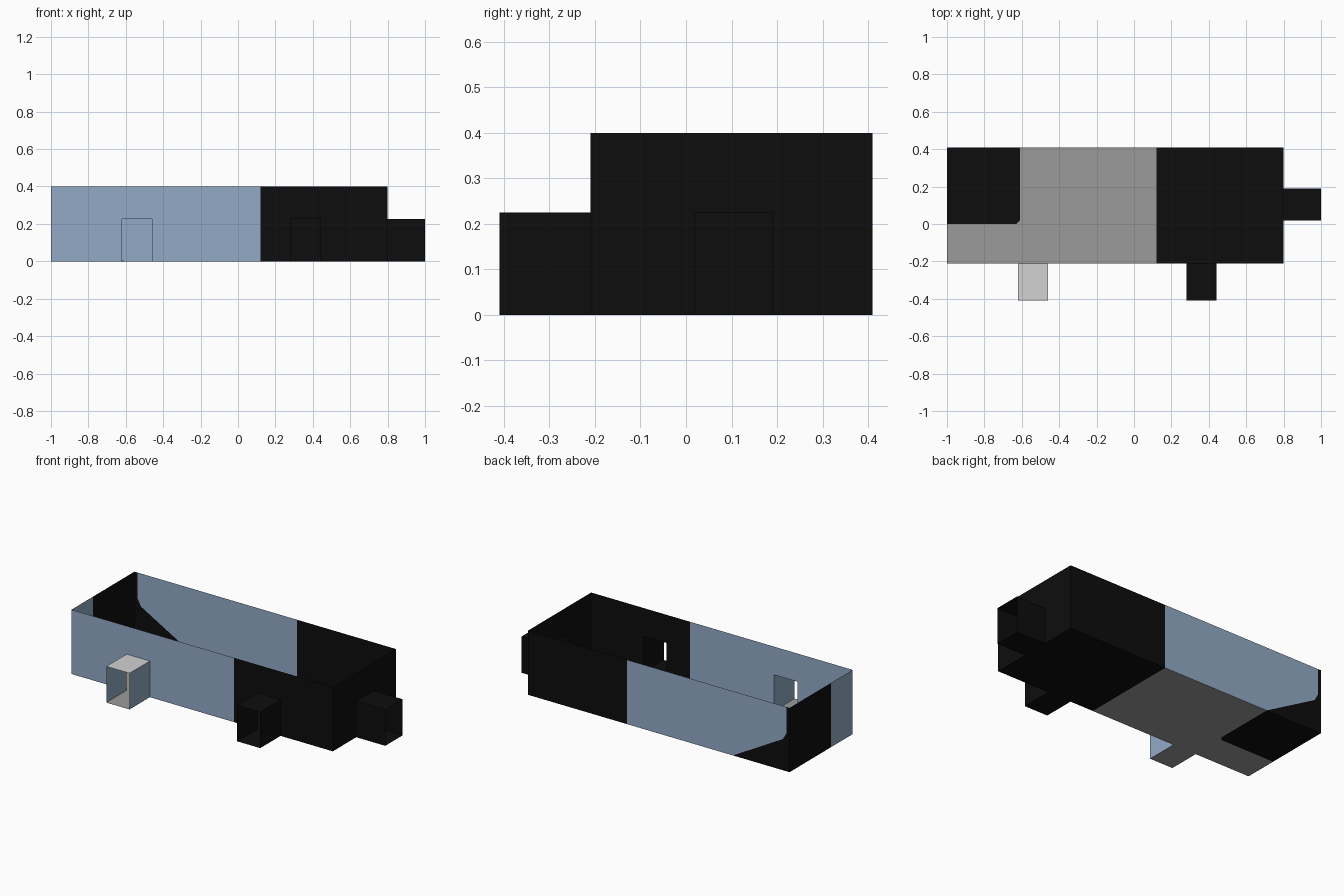
import bpy, bmesh
from mathutils import Vector

if "Cube" in bpy.data.objects:
    bpy.data.objects.remove(bpy.data.objects["Cube"])


def material(name, rgb):
    m = bpy.data.materials.new(name)
    m.use_nodes = True
    m.diffuse_color = (*rgb, 1)
    m.node_tree.nodes["Principled BSDF"].inputs["Base Color"].default_value = (*rgb, 1)
    return m


BLACK = material("black", (0.004, 0.004, 0.004))
BLUE = material("wall blue", (0.288, 0.402, 0.565))
GREY = material("floor grey", (0.328, 0.328, 0.328))
LIGHT = material("ceiling light grey", (0.645, 0.645, 0.645))

# Room limits, door height and where the dark end begins
X0, X1, Y0, Y1, H = -1.0, 0.8, -0.21, 0.41, 0.4
DOOR_H, REACH, DARK = 0.225, 0.2, 0.12
FRONT_DOORS = [(-0.62, -0.46), (0.28, 0.44)]
SIDE_DOOR = (0.02, 0.19)


def finish(name, bm, mats):
    mesh = bpy.data.meshes.new(name)
    bm.to_mesh(mesh)
    bm.free()
    for m in mats:
        mesh.materials.append(m)
    obj = bpy.data.objects.new(name, mesh)
    bpy.context.collection.objects.link(obj)


def panel(name, corners, base, cuts=(), dark=None, hole=None):
    """Thin sheet split along cuts (point, normal); dark faces go black, hole faces go."""
    bm = bmesh.new()
    bm.faces.new([bm.verts.new(c) for c in corners])
    for point, normal in cuts:
        bmesh.ops.bisect_plane(bm, geom=bm.verts[:] + bm.edges[:] + bm.faces[:],
                               plane_co=Vector(point), plane_no=Vector(normal).normalized())
    if hole:
        gone = [f for f in bm.faces if hole(f.calc_center_median())]
        bmesh.ops.delete(bm, geom=gone, context='FACES')
    for f in bm.faces:
        f.material_index = int(bool(dark and dark(f.calc_center_median())))
    finish(name, bm, [base, BLACK])


def x_cut(x):
    return (x, 0, 0), (1, 0, 0)


def y_cut(y):
    return (0, y, 0), (0, 1, 0)


def below(cut, p):
    return (p - Vector(cut[0])).dot(Vector(cut[1])) < 0


DOOR_TOP = ((0, 0, DOOR_H), (0, 0, 1))

# Floor with a dark end and a dark corner with a clipped tip
tip = ((-0.63, 0, 0), (1, -1, 0))
panel("floor", [(X0, Y0, 0), (X1, Y0, 0), (X1, Y1, 0), (X0, Y1, 0)], GREY,
      [x_cut(DARK), x_cut(-0.61), y_cut(0), tip],
      lambda p: p.x > DARK or (p.x < -0.61 and p.y > 0 and below(tip, p)))

# Back wall with a sloping dark patch by the corner
slope = ((-0.61, Y1, 0), (0.2, 0, 0.355))
bend = ((-0.955, Y1, 0.195), (0.045, 0, 0.025))
strip = x_cut(-0.98)
panel("back_wall", [(X1, Y1, 0), (X0, Y1, 0), (X0, Y1, H), (X1, Y1, H)], BLUE,
      [x_cut(DARK), slope, bend, strip],
      lambda p: p.x > DARK or any(below(c, p) for c in (slope, bend, strip)))

# Front wall with two doorways
panel("front_wall", [(X0, Y0, 0), (X1, Y0, 0), (X1, Y0, H), (X0, Y0, H)], BLUE,
      [x_cut(DARK), DOOR_TOP] + [x_cut(x) for d in FRONT_DOORS for x in d],
      lambda p: p.x > DARK,
      lambda p: p.z < DOOR_H and any(a < p.x < b for a, b in FRONT_DOORS))

# End walls: solid on the right, one doorway on the left
panel("right_wall", [(X0, Y1, 0), (X0, Y0, 0), (X0, Y0, H), (X0, Y1, H)], BLUE,
      [y_cut(0)], lambda p: p.y > 0)
panel("left_wall", [(X1, Y0, 0), (X1, Y1, 0), (X1, Y1, H), (X1, Y0, H)], BLACK,
      [DOOR_TOP] + [y_cut(y) for y in SIDE_DOOR], None,
      lambda p: p.z < DOOR_H and SIDE_DOOR[0] < p.y < SIDE_DOOR[1])


def passage(name, xs, ys, axis, side, floor, ceiling):
    """Short tunnel, open at both ends along the given axis."""
    bm = bmesh.new()
    bmesh.ops.create_cube(bm, size=1)
    for v in bm.verts:
        v.co = (xs[v.co.x > 0], ys[v.co.y > 0], DOOR_H if v.co.z > 0 else 0)
    bm.normal_update()
    ends = [f for f in bm.faces if abs(f.normal[axis]) > 0.5]
    bmesh.ops.delete(bm, geom=ends, context='FACES')
    for f in bm.faces:
        f.material_index = 1 if f.normal.z < -0.5 else 2 if f.normal.z > 0.5 else 0
    finish(name, bm, [side, floor, ceiling])


# Doorway passages
front_y = (Y0 - REACH, Y0)
passage("front_right_passage", FRONT_DOORS[0], front_y, 1, BLUE, GREY, LIGHT)
passage("front_left_passage", FRONT_DOORS[1], front_y, 1, BLACK, BLACK, BLACK)
passage("left_passage", (X1, X1 + REACH), SIDE_DOOR, 0, BLACK, BLACK, BLACK)
